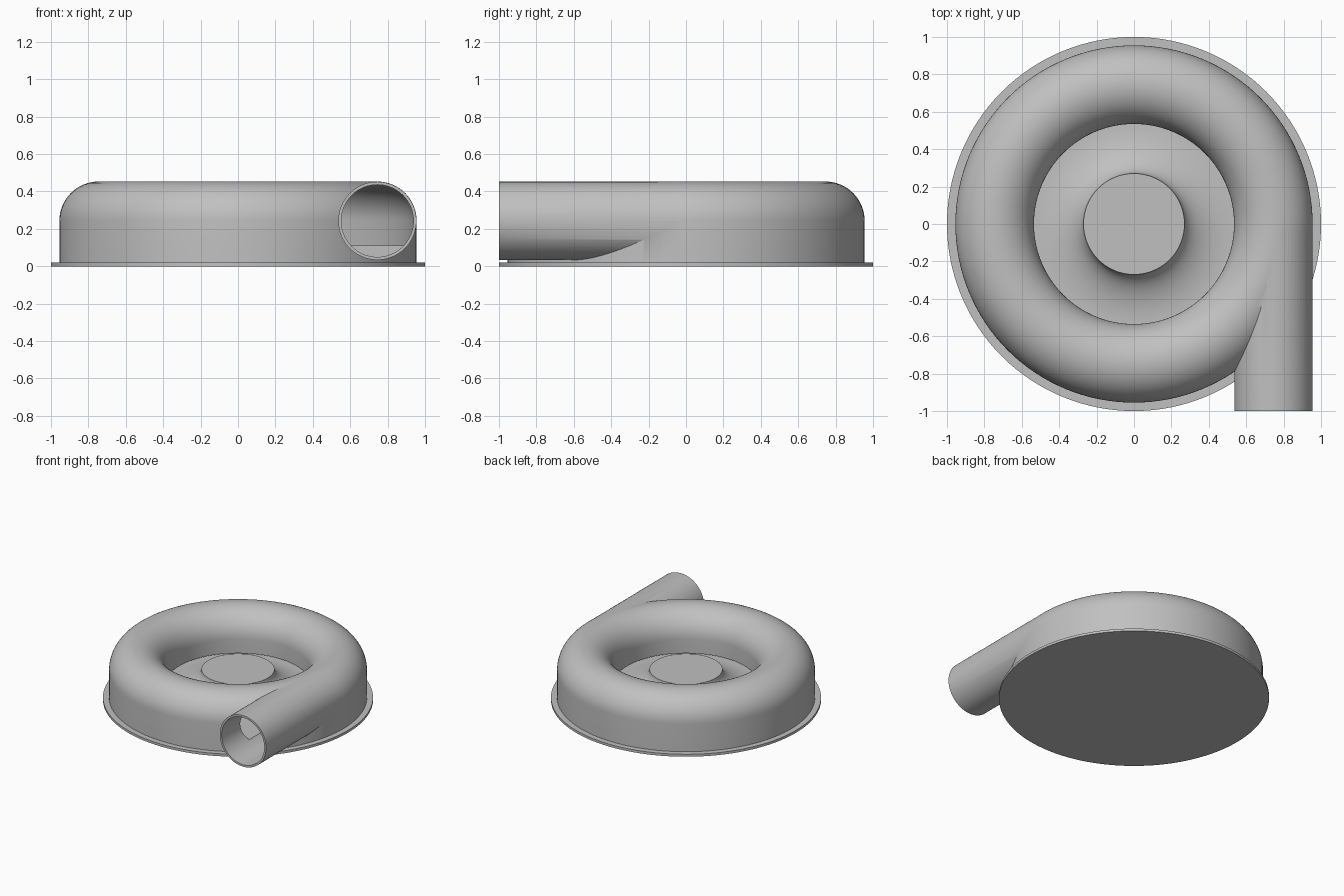
import bpy, bmesh
from math import pi, sin, cos
from mathutils import Matrix, Vector

cube = bpy.data.objects.get("Cube")
if cube:
    bpy.data.objects.remove(cube, do_unlink=True)

grey = bpy.data.materials.new("light grey")
grey.use_nodes = True
colour = (0.53, 0.53, 0.53, 1)
grey.diffuse_color = colour
grey.node_tree.nodes["Principled BSDF"].inputs["Base Color"].default_value = colour

TUBE_R, TUBE_Z = 0.745, 0.243   # centre line of the spiral chamber and outlet
FLOOR = 0.11


def add_object(name, bm):
    bmesh.ops.recalc_face_normals(bm, faces=bm.faces)
    mesh = bpy.data.meshes.new(name)
    bm.to_mesh(mesh)
    bm.free()
    mesh.materials.append(grey)
    obj = bpy.data.objects.new(name, mesh)
    bpy.context.collection.objects.link(obj)
    return obj


def arc(cx, cz, rx, rz, start, end, steps):
    angles = [start + (end - start) * i / steps for i in range(steps + 1)]
    return [(cx + rx * cos(a), cz + rz * sin(a)) for a in angles]


def lathe(name, profile, closed=False, steps=128):
    """Revolve an (r, z) profile about z; points at r = 0 become poles."""
    bm = bmesh.new()
    rings = []
    for r, z in profile:
        if r == 0:
            rings.append([bm.verts.new((0, 0, z))] * steps)
        else:
            rings.append([bm.verts.new((r * cos(2 * pi * k / steps),
                                        r * sin(2 * pi * k / steps), z))
                          for k in range(steps)])
    pairs = list(zip(rings, rings[1:]))
    if closed:
        pairs.append((rings[-1], rings[0]))
    for a, b in pairs:
        for k in range(steps):
            n = (k + 1) % steps
            corners = list(dict.fromkeys((a[k], a[n], b[n], b[k])))
            bm.faces.new(corners)
    return add_object(name, bm)


def cylinder_y(name, radius, y0, y1):
    bm = bmesh.new()
    place = (Matrix.Translation(Vector((TUBE_R, (y0 + y1) / 2, TUBE_Z)))
             @ Matrix.Rotation(pi / 2, 4, 'X'))
    bmesh.ops.create_cone(bm, cap_ends=True, segments=64, radius1=radius,
                          radius2=radius, depth=y1 - y0, matrix=place)
    return add_object(name, bm)


def combine(target, tool, operation):
    mod = target.modifiers.new(operation.lower(), 'BOOLEAN')
    mod.operation, mod.solver, mod.object = operation, 'EXACT', tool
    graph = bpy.context.evaluated_depsgraph_get()
    mesh = bpy.data.meshes.new_from_object(target.evaluated_get(graph))
    target.modifiers.clear()
    target.data = mesh
    bpy.data.objects.remove(tool, do_unlink=True)


# Thin round base flange
flange = lathe("base_flange", [(0, 0), (1, 0), (1, 0.02), (0, 0.02)])

# Casing: straight outer wall, domed ring, inlet and flared central hub
profile = [(0, 0.01), (0.955, 0.01)]
profile += arc(TUBE_R, TUBE_Z, 0.21, 0.21, 0, pi, 32)
profile += arc(0.535, 0.25, 0.265, 0.25 - FLOOR, 1.5 * pi, pi, 16)
profile += [(0, 0.25)]
casing = lathe("volute_casing", profile)

# Tangential outlet pipe joined to the casing
combine(casing, cylinder_y("outlet_pipe", 0.209, -1, 0), 'UNION')

# Hollow chamber with a narrow slot under the inlet lip
chamber = [(0.53, FLOOR), (0.94, FLOOR)]
chamber += arc(TUBE_R, TUBE_Z, 0.195, 0.195, 0, pi, 32)
chamber += [(0.55, 0.13), (0.53, 0.13)]
combine(casing, lathe("chamber_cutter", chamber, closed=True), 'DIFFERENCE')

# Bore of the outlet pipe
combine(casing, cylinder_y("bore_cutter", 0.193, -1.1, 0), 'DIFFERENCE')

# Smooth shading with crisp rims
bpy.ops.object.select_all(action='DESELECT')
for obj in (flange, casing):
    obj.select_set(True)
bpy.context.view_layer.objects.active = casing
bpy.ops.object.shade_smooth_by_angle(angle=pi / 6)
